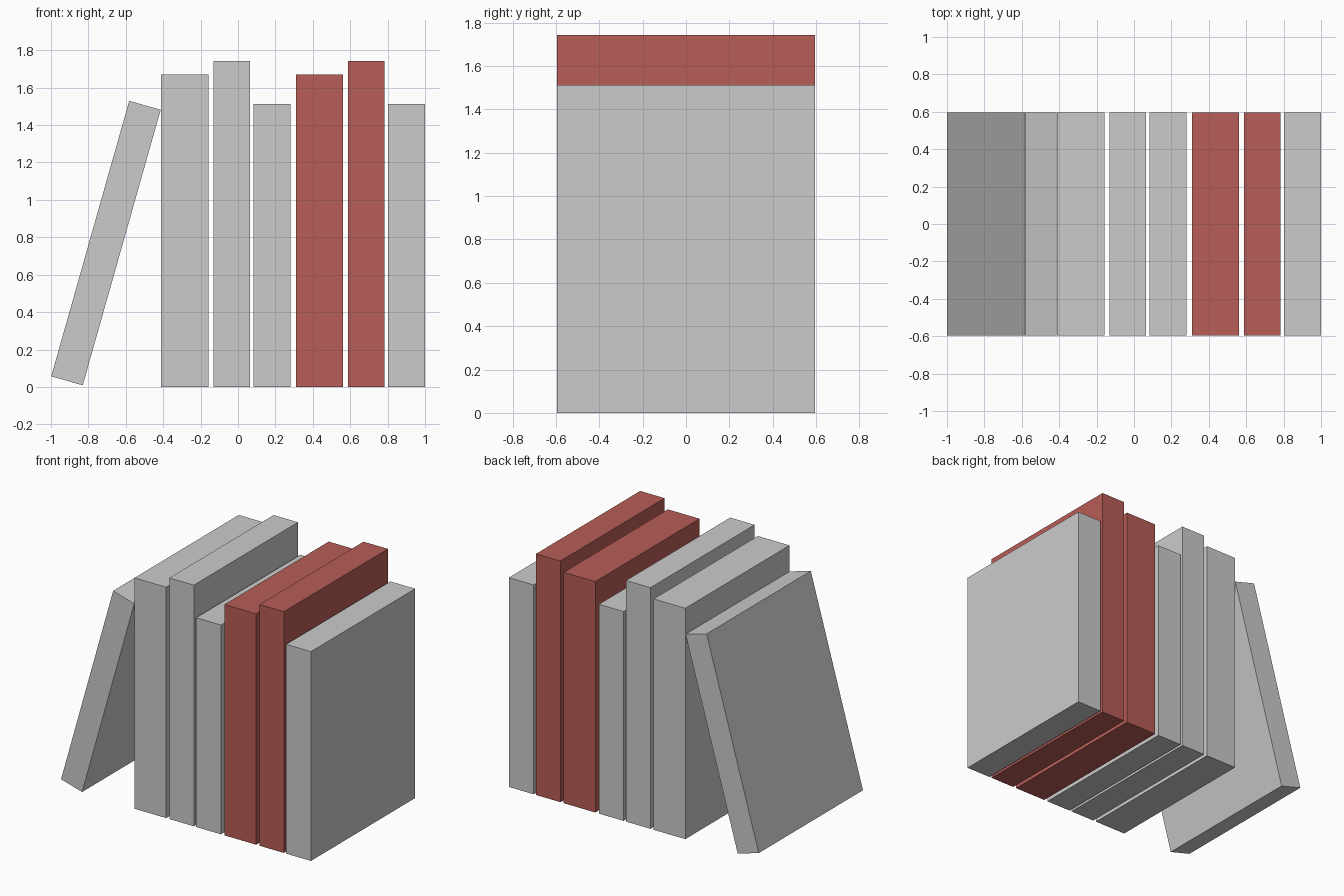
import bpy
import math

if "Cube" in bpy.data.objects:
    bpy.data.objects.remove(bpy.data.objects["Cube"])

DEPTH = 1.19

red = bpy.data.materials.new("red_cover")
red.diffuse_color = (0.48, 0.11, 0.095, 1.0)
red.use_nodes = True
red.node_tree.nodes["Principled BSDF"].inputs["Base Color"].default_value = red.diffuse_color


def book(name, x, z, thickness, height, tilt=0.0, material=None):
    """Plain box book centred at (x, 0, z), leaning sideways by tilt."""
    bpy.ops.mesh.primitive_cube_add(size=1, location=(x, 0, z))
    ob = bpy.context.object
    ob.name = name
    ob.scale = (thickness, DEPTH, height)
    ob.rotation_euler.y = tilt
    bpy.ops.object.transform_apply(location=False, rotation=True, scale=True)
    if material:
        ob.data.materials.append(material)
    return ob


# Two repeating sets of three upright books: left edge, thickness, height
book_set = [(-0.411, 0.253, 1.669), (-0.132, 0.195, 1.743), (0.082, 0.198, 1.513)]
red_books = {3, 4}
for i in range(6):
    left, thickness, height = book_set[i % 3]
    x = left + 0.72 * (i // 3) + thickness / 2
    book(f"upright_book_{i + 1}", x, height / 2, thickness, height,
         material=red if i in red_books else None)

# Thin book leaning against the row
book("leaning_book", -0.706, 0.769, 0.175, 1.531, tilt=math.radians(15.8))
